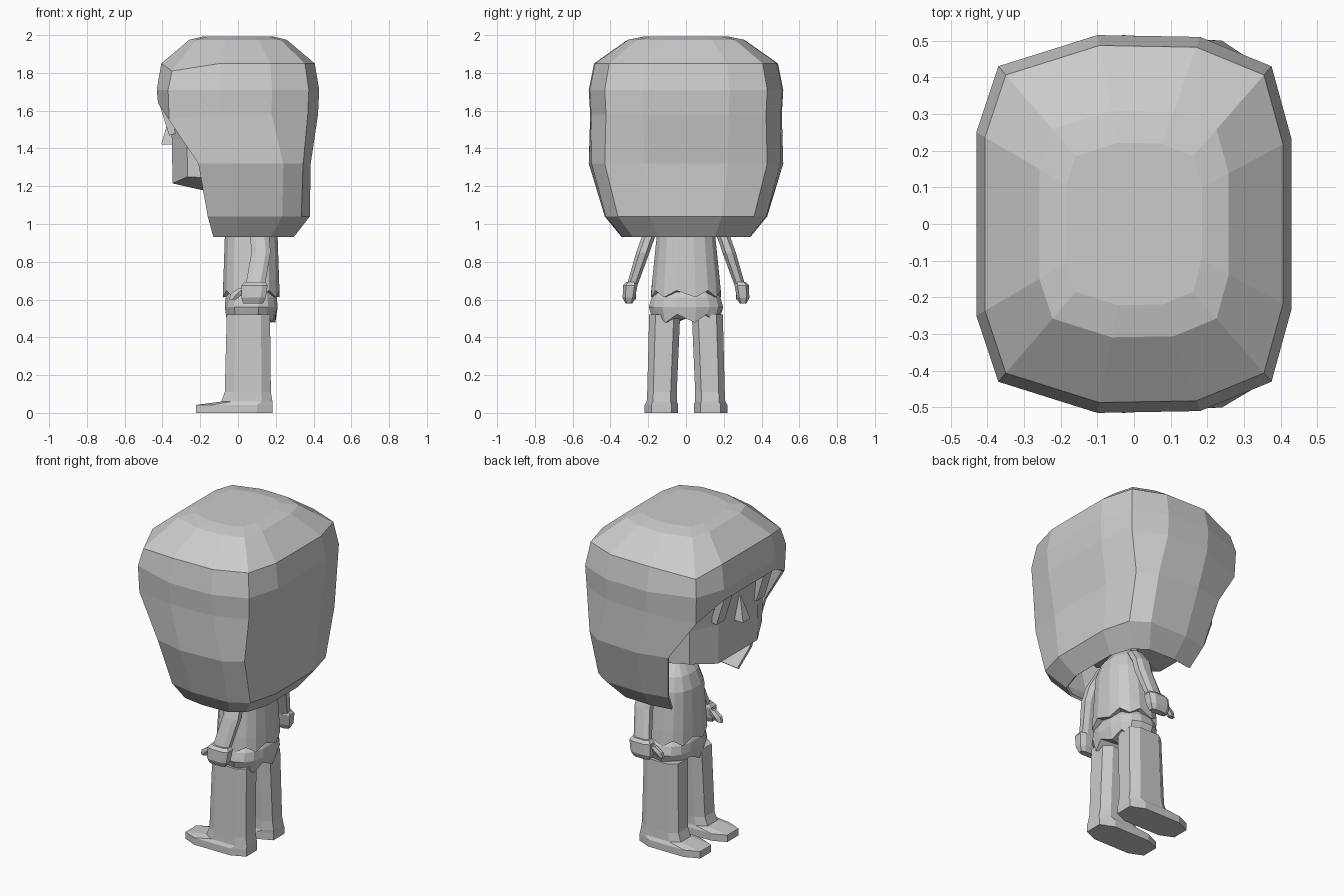
import bpy, bmesh, math
from mathutils import Vector, Matrix

cube = bpy.data.objects.get("Cube")
if cube:
    bpy.data.objects.remove(cube, do_unlink=True)

grey = bpy.data.materials.new("plain_grey")
grey.use_nodes = True
tone = (0.6, 0.6, 0.6, 1)
grey.diffuse_color = tone
grey.node_tree.nodes["Principled BSDF"].inputs["Base Color"].default_value = tone


def finish(name, bm, mirror=False):
    """Turn a bmesh into a flat shaded object, optionally mirrored across y."""
    bmesh.ops.remove_doubles(bm, verts=bm.verts, dist=0.0005)
    bmesh.ops.recalc_face_normals(bm, faces=bm.faces)
    mesh = bpy.data.meshes.new(name)
    bm.to_mesh(mesh)
    bm.free()
    mesh.materials.append(grey)
    obj = bpy.data.objects.new(name, mesh)
    bpy.context.collection.objects.link(obj)
    if mirror:
        mod = obj.modifiers.new("Mirror", "MIRROR")
        mod.use_axis = (False, True, False)
    return obj


def ring(x, y, z, rx, ry, sides=8, power=0.8, zig=0):
    """Rounded outline; power squares it off, zig makes a jagged edge."""
    pts = []
    for i in range(sides):
        a = math.tau * (i + 0.5) / sides
        c, s = math.cos(a), math.sin(a)
        pts.append(Vector((x + rx * math.copysign(abs(c) ** power, c),
                           y + ry * math.copysign(abs(s) ** power, s),
                           z + (zig if i % 2 else -zig))))
    return pts


def loft(bm, rings, closed=True, caps=(True, True)):
    rows = [[bm.verts.new(p) for p in r] for r in rings]
    n = len(rows[0])
    for lo, hi in zip(rows, rows[1:]):
        for i in range(n if closed else n - 1):
            j = (i + 1) % n
            bm.faces.new((lo[i], lo[j], hi[j], hi[i]))
    for row, cap in zip((rows[0], rows[-1]), caps):
        if cap:
            mid = bm.verts.new(sum((v.co for v in row), Vector()) / n)
            for i in range(n):
                bm.faces.new((row[i], row[(i + 1) % n], mid))


def stack(name, specs, mirror=False, **kw):
    bm = bmesh.new()
    loft(bm, [ring(*s, **kw) for s in specs])
    return finish(name, bm, mirror)


def both(half):
    """Complete a half outline, given front to back, across y."""
    return half + [Vector((p.x, -p.y, p.z)) for p in reversed(half)]


def level(plan, z, scale=1.0):
    zs = z if isinstance(z, (list, tuple)) else [z] * len(plan)
    return [Vector((x * scale, y * scale, h)) for (x, y), h in zip(plan, zs)]


# Hair: crown and fringe
plan = [(-.43, .25), (-.37, .43), (-.1, .515), (.18, .51), (.375, .43), (.43, .23)]
crown = [level(plan, 1.993, .43), level(plan, 1.975, .6),
         level(plan, [1.85, 1.81, 1.85, 1.85, 1.85, 1.85], .945),
         level(plan, 1.71)]
fringe = level(plan, [1.64, 1.55, 1.58, 1.58, 1.58, 1.58], .985)
bm = bmesh.new()
loft(bm, [both(r) for r in crown + [fringe]], caps=(True, False))
# Hair: sides and back below the fringe
sides = [level([(-.21, .47), (-.03, .515), (.24, .5), (.345, .43), (.385, .22)], 1.32),
         level([(-.16, .4), (-.01, .43), (.235, .425), (.335, .36), (.38, .19)], 1.04),
         level([(-.13, .32), (0, .34), (.17, .335), (.25, .28), (.295, .15)], .93)]
loft(bm, [both(r) for r in [fringe[1:]] + sides], closed=False, caps=(False, False))
hair = finish("hair", bm)
shell = hair.modifiers.new("Thickness", "SOLIDIFY")
shell.thickness = 0.015
shell.offset = -1

# Head with a shallow jaw
face = [(-.35, .19), (-.27, .35), (-.08, .42), (.25, .3)]
bm = bmesh.new()
loft(bm, [both(r) for r in (
    level(face, 1.78, 1.08), level(face, 1.45),
    level(face, [1.215, 1.25, 1.24, 1.24], .99), level(face, 1.18, .55))])
finish("head", bm)

# Leaning eyes
bm = bmesh.new()
place = (Matrix.Translation((-.375, .19, 1.57)) @ Matrix.Rotation(-.3, 4, "Y")
         @ Matrix.Diagonal((.04, .08, .2, 1)))
bmesh.ops.create_cube(bm, size=1, matrix=place)
finish("eyes", bm, mirror=True)

# Nose wedge
stack("nose", [(-.365, 0, 1.42, .055, .045), (-.36, 0, 1.56, .008, .006)], sides=4)

# Shirt with a jagged hem, and the neck
bm = bmesh.new()
loft(bm, [ring(.07, 0, .63, .152, .187, sides=16, zig=.018)]
     + [ring(.07, 0, z, rx, ry, sides=16) for z, rx, ry in
        ((.7, .15, .182), (.93, .142, .158), (1.01, .115, .13), (1.08, .06, .07))])
finish("shirt", bm)
stack("neck", [(.06, 0, 1.05, .055, .06), (.03, 0, 1.25, .055, .06)])

# Shorts with a jagged lower edge
bm = bmesh.new()
loft(bm, [ring(.07, 0, .5, .13, .175, sides=16, zig=.022)]
     + [ring(.07, 0, z, rx, ry, sides=16) for z, rx, ry in
        ((.56, .142, .2), (.61, .138, .185), (.64, .12, .165))])
finish("shorts", bm)

# Legs and feet
stack("legs", [(-.02, .13, 0, .213, .093), (-.02, .13, .042, .213, .093),
               (.047, .128, .06, .142, .084), (.052, .127, .11, .128, .082),
               (.055, .113, .52, .12, .086)], mirror=True, power=.6)

# Sleeved arms, bent at the elbow
stack("arms", [(.09, .287, .67, .054, .03), (.122, .228, .85, .054, .038),
               (.115, .2, .93, .054, .037), (.1, .13, 1.02, .045, .035)],
      mirror=True)

# Hands and thumbs
stack("hands", [(.08, .302, .58, .055, .02), (.082, .302, .61, .068, .035),
                (.088, .295, .675, .072, .04), (.09, .29, .692, .058, .03)],
      mirror=True, power=.6)
stack("thumbs", [(-.03, .28, .6, .02, .014), (-.005, .282, .63, .038, .018),
                 (.03, .285, .66, .03, .016)], mirror=True, sides=6)
